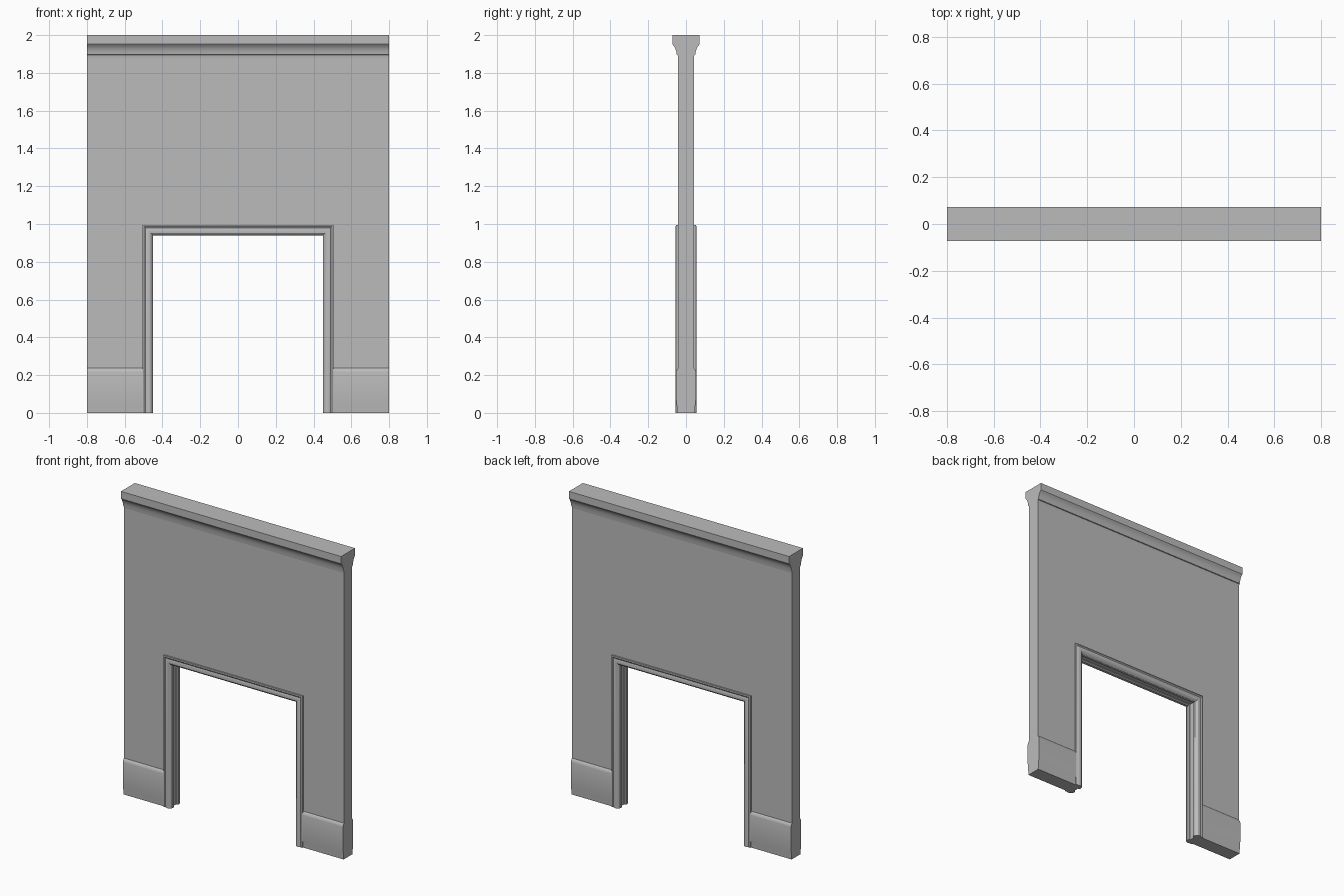
import bpy
import bmesh
import math

cube = bpy.data.objects.get("Cube")
if cube:
    bpy.data.objects.remove(cube, do_unlink=True)

HALF_W, WALL_Y = 0.8, 0.042
OPEN_X, OPEN_Z = 0.45, 0.94      # clear opening inside the trim
JAMB = 0.012                     # recess of the wall reveal behind the trim

grey = bpy.data.materials.new("plaster_grey")
grey.use_nodes = True
colour = (0.5, 0.5, 0.5, 1)
grey.diffuse_color = colour
grey.node_tree.nodes["Principled BSDF"].inputs["Base Color"].default_value = colour


def loft(name, rings, smooth=True):
    """Join closed rings of points into a capped solid."""
    bm = bmesh.new()
    rows = [[bm.verts.new(p) for p in ring] for ring in rings]
    n = len(rows[0])
    for a, b in zip(rows, rows[1:]):
        for i in range(n):
            j = (i + 1) % n
            bm.faces.new((a[i], a[j], b[j], b[i]))
    bm.faces.new(rows[0])
    bm.faces.new(rows[-1])
    bmesh.ops.recalc_face_normals(bm, faces=bm.faces)
    mesh = bpy.data.meshes.new(name)
    bm.to_mesh(mesh)
    bm.free()
    mesh.materials.append(grey)
    ob = bpy.data.objects.new(name, mesh)
    bpy.context.collection.objects.link(ob)
    if smooth:
        bpy.ops.object.select_all(action="DESELECT")
        ob.select_set(True)
        bpy.context.view_layer.objects.active = ob
        bpy.ops.object.shade_smooth_by_angle(angle=math.radians(25))
    return ob


def moulding(name, half_profile, x0, x1):
    """Run a (depth, height) profile along x, mirrored front to back."""
    ring = half_profile + [(-y, z) for y, z in reversed(half_profile)]
    return loft(name, [[(x, y, z) for y, z in ring] for x in (x0, x1)])


# Wall with its door opening
jx, jz = OPEN_X + JAMB, OPEN_Z + JAMB
outline = [(-HALF_W, 0), (-HALF_W, 1.99), (HALF_W, 1.99), (HALF_W, 0),
           (jx, 0), (jx, jz), (-jx, jz), (-jx, 0)]
loft("wall", [[(x, y, z) for x, z in outline] for y in (-WALL_Y, WALL_Y)], False)

# Crown moulding on both faces
crown = [(WALL_Y, 1.88), (0.044, 1.895), (0.049, 1.897), (0.051, 1.912),
         (0.056, 1.928), (0.063, 1.941), (0.067, 1.945), (0.072, 1.952), (0.072, 2.0)]
moulding("crown_moulding", crown, -HALF_W, HALF_W)

# Skirting boards either side of the doorway
skirting = [(0.046, 0), (0.049, 0.04), (0.053, 0.08), (0.053, 0.215),
            (0.051, 0.224), (0.046, 0.232), (WALL_Y, 0.237)]
for side, sign in (("left", 1), ("right", -1)):
    moulding(side + "_skirting", skirting, sign * 0.5, sign * HALF_W)

# Door trim: (outward offset, depth) profile swept with mitred corners
trim = [(0.055, 0.03), (0.055, 0.053), (0.047, 0.055), (0.04, 0.051), (0.034, 0.054),
        (0.024, 0.056), (0.013, 0.054), (0.005, 0.048), (0, 0.04), (0, 0.024),
        (0.006, 0.018), (0.02, 0.018)]
for face, sign in (("front", -1), ("back", 1)):
    rings = []
    for side, top in ((-1, 0), (-1, 1), (1, 1), (1, 0)):
        rings.append([(side * (OPEN_X + u), sign * y, top * (OPEN_Z + u))
                      for u, y in trim])
    loft(face + "_door_trim", rings)
